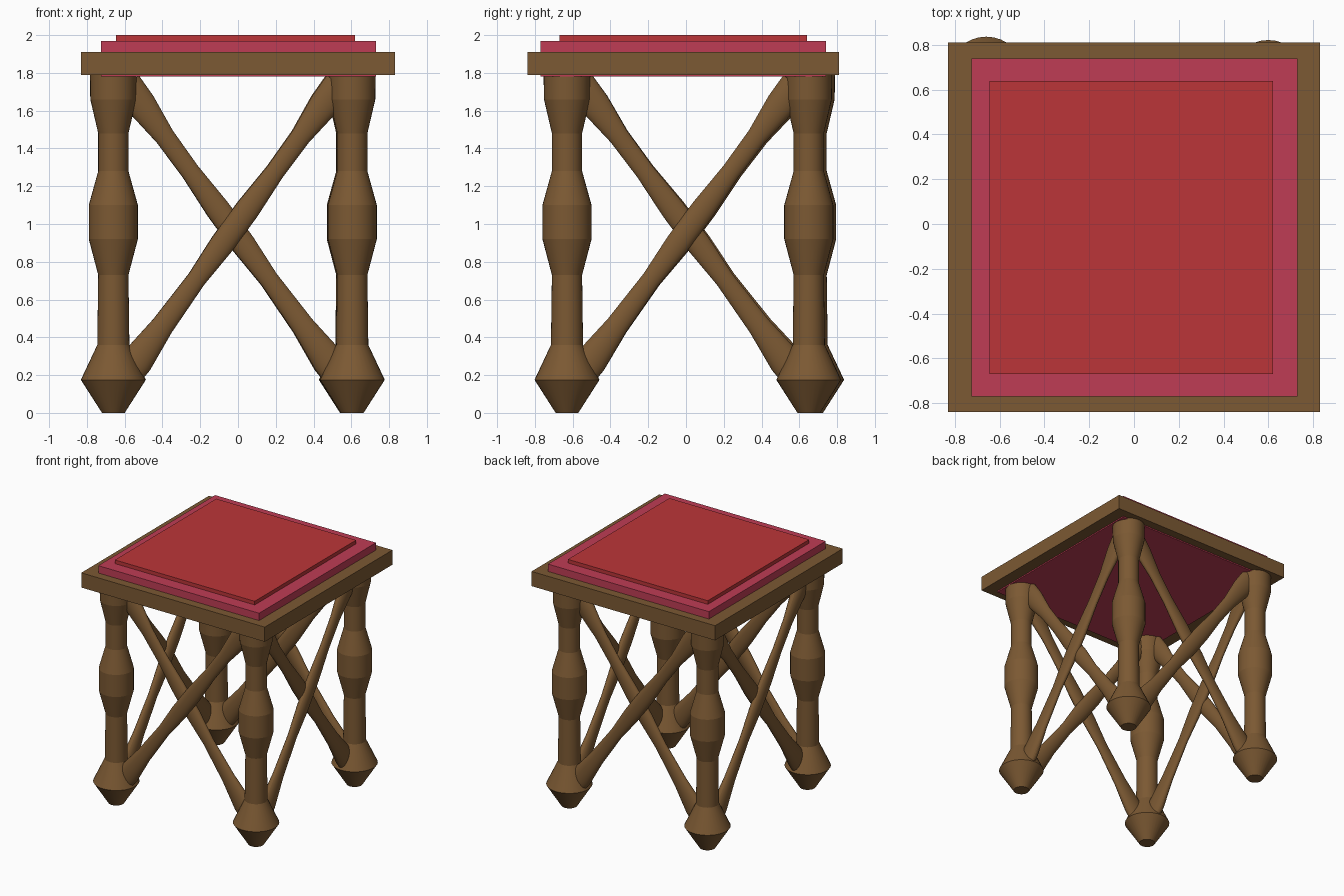
import bpy, bmesh, math
from mathutils import Vector, Matrix

if "Cube" in bpy.data.objects:
    bpy.data.objects.remove(bpy.data.objects["Cube"])


def material(name, rgb):
    m = bpy.data.materials.new(name)
    m.diffuse_color = (*rgb, 1)
    m.use_nodes = True
    m.node_tree.nodes["Principled BSDF"].inputs["Base Color"].default_value = m.diffuse_color
    return m


WOOD = material("wood", (0.20, 0.10, 0.033))
PINK = material("cushion_pink", (0.52, 0.046, 0.09))
RED = material("cushion_red", (0.50, 0.036, 0.04))


def finish(bm, name, mat, smooth=False):
    bmesh.ops.recalc_face_normals(bm, faces=bm.faces)
    me = bpy.data.meshes.new(name)
    bm.to_mesh(me)
    bm.free()
    me.materials.append(mat)
    ob = bpy.data.objects.new(name, me)
    bpy.context.collection.objects.link(ob)
    if smooth:
        bpy.ops.object.select_all(action='DESELECT')
        ob.select_set(True)
        bpy.context.view_layer.objects.active = ob
        bpy.ops.object.shade_smooth_by_angle(angle=math.radians(12))
    return ob


def box(name, lo, hi, mat):
    lo, hi = Vector(lo), Vector(hi)
    size = hi - lo
    bm = bmesh.new()
    bmesh.ops.create_cube(bm, size=1, matrix=Matrix.Translation((lo + hi) / 2)
                          @ Matrix.Diagonal((*size, 1)))
    return finish(bm, name, mat)


def turned(name, profile, start, end, side, flat=1.0, sides=32):
    """Spindle from start to end; profile is (fraction, radius), squashed along side."""
    start, end = Vector(start), Vector(end)
    axis = end - start
    v = Vector(side).normalized()
    u = axis.normalized().cross(v)
    bm = bmesh.new()
    rings = []
    for t, r in profile:
        c = start + axis * t
        angles = [2 * math.pi * i / sides for i in range(sides)]
        rings.append([bm.verts.new(c + u * r * math.cos(a) + v * r * flat * math.sin(a))
                      for a in angles])
    for a, b in zip(rings, rings[1:]):
        for i in range(sides):
            j = (i + 1) % sides
            bm.faces.new((a[i], a[j], b[j], b[i]))
    bm.faces.new(rings[0])
    bm.faces.new(rings[-1])
    return finish(bm, name, WOOD, True)


# Seat: wooden slab with a stepped cushion set through it
box("seat_frame", (-0.83, -0.84, 1.79), (0.83, 0.81, 1.91), WOOD)
box("lower_cushion", (-0.725, -0.77, 1.78), (0.73, 0.74, 1.97), PINK)
box("upper_cushion", (-0.645, -0.67, 1.95), (0.62, 0.64, 2.0), RED)

# Turned legs, counter-clockwise from the front left
LEG = [(0, 0.06), (0.175, 0.172), (0.36, 0.085), (0.73, 0.08), (0.92, 0.13),
       (1.10, 0.13), (1.28, 0.08), (1.48, 0.08), (1.66, 0.122), (1.80, 0.124)]
leg_profile = [(z / 1.8, r) for z, r in LEG]
legs = [("front_left", -0.66, -0.63), ("front_right", 0.605, -0.63),
        ("back_right", 0.60, 0.65), ("back_left", -0.66, 0.665)]
for name, x, y in legs:
    turned(name + "_leg", leg_profile, (x, y, 0), (x, y, 1.8), (0, 1, 0))

# Crossed braces on each side, flattened across the side's plane
brace_profile = [(0, 0.08), (0.05, 0.085), (0.17, 0.06), (0.33, 0.05), (0.45, 0.064),
                 (0.57, 0.064), (0.70, 0.05), (0.82, 0.053), (0.93, 0.078), (1, 0.08)]
for i, side in enumerate(("front", "right", "back", "left")):
    a = Vector((legs[i][1], legs[i][2], 0))
    b = Vector((legs[(i + 1) % 4][1], legs[(i + 1) % 4][2], 0))
    along = (b - a).normalized()
    out = along.cross(Vector((0, 0, 1)))
    a, b = a + along * 0.07, b - along * 0.07
    low, high = Vector((0, 0, 0.2)), Vector((0, 0, 1.74))
    turned(side + "_rising_brace", brace_profile,
           a + low + out * 0.015, b + high + out * 0.015, out, 0.55)
    turned(side + "_falling_brace", brace_profile,
           b + low - out * 0.015, a + high - out * 0.015, out, 0.55)
